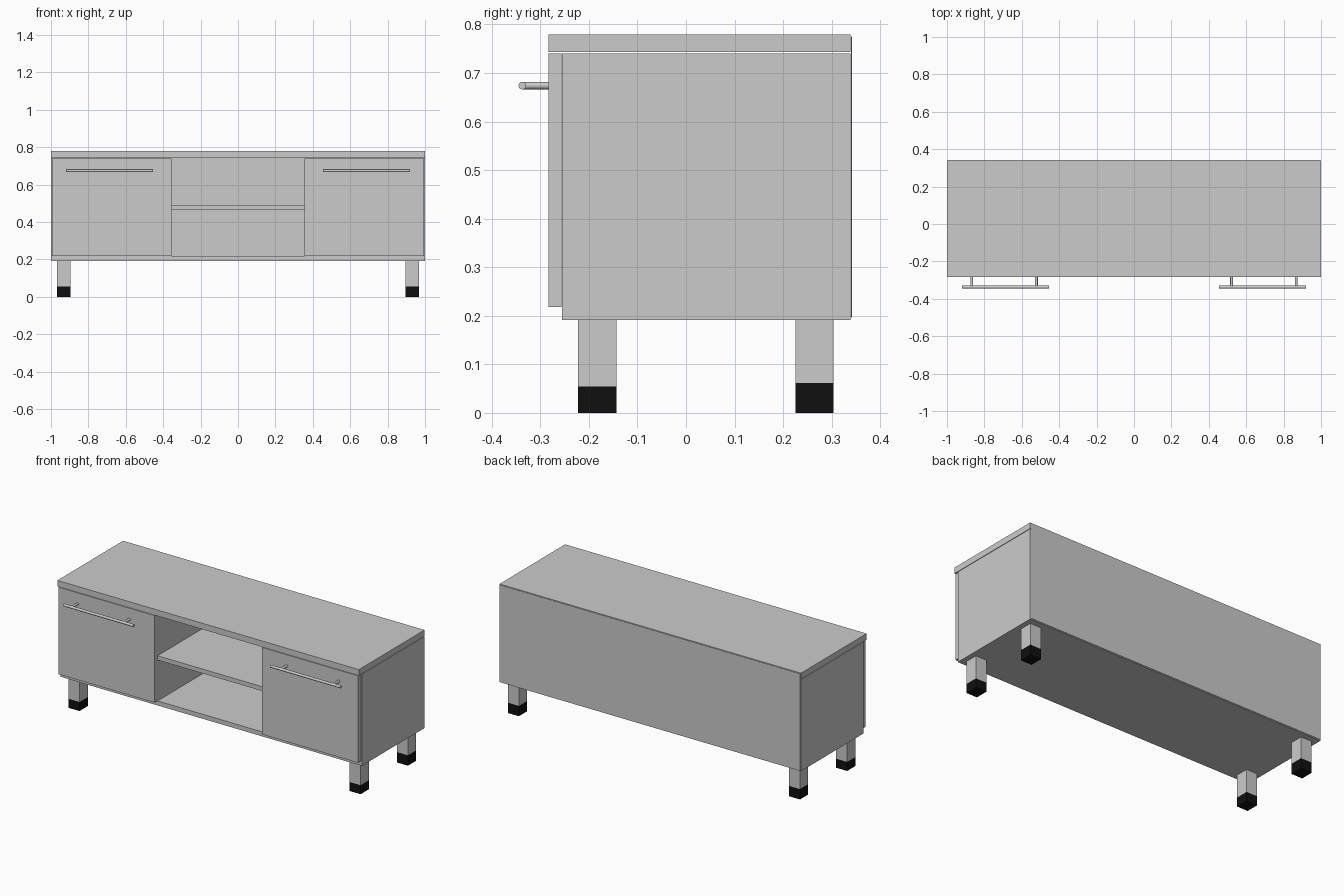
import bpy
import math

if "Cube" in bpy.data.objects:
    bpy.data.objects.remove(bpy.data.objects["Cube"])


def box(name, x, y, z, mat=None):
    """Axis-aligned box from (min, max) ranges."""
    bpy.ops.mesh.primitive_cube_add(size=1)
    o = bpy.context.object
    o.name = name
    for v in o.data.vertices:
        for i, (lo, hi) in enumerate((x, y, z)):
            v.co[i] = lo if v.co[i] < 0 else hi
    if mat:
        o.data.materials.append(mat)
    return o


def rod(name, center, length, radius, rot):
    bpy.ops.mesh.primitive_cylinder_add(vertices=12, radius=radius, depth=length,
                                        location=center, rotation=rot)
    o = bpy.context.object
    o.name = name
    bpy.ops.object.shade_smooth_by_angle(angle=math.radians(40))
    return o


def span(side, a, b):
    """Mirror an x range to the chosen side."""
    return tuple(sorted((side * a, side * b)))


black = bpy.data.materials.new("black_foot")
black.diffuse_color = (0.005, 0.005, 0.005, 1)
black.use_nodes = True
black.node_tree.nodes["Principled BSDF"].inputs["Base Color"].default_value = black.diffuse_color

FRONT, BACK = -0.255, 0.339
DOOR_FRONT = -0.283

# Carcass
box("top_board", (-1, 1), (DOOR_FRONT, BACK), (0.743, 0.779))
box("bottom_board", (-0.972, 0.972), (FRONT, BACK), (0.191, 0.218))
box("middle_shelf", (-0.355, 0.355), (FRONT, BACK), (0.463, 0.489))
box("back_panel", (-0.996, 0.996), (0.3395, 0.342), (0.196, 0.775))

for s, label in ((-1, "left"), (1, "right")):
    box(label + "_side_panel", span(s, 0.972, 1), (FRONT, BACK), (0.191, 0.74))
    box(label + "_divider", span(s, 0.355, 0.382), (FRONT, BACK), (0.218, 0.74))
    box(label + "_door", span(s, 0.356, 0.994), (DOOR_FRONT, FRONT - 0.001), (0.2185, 0.74))

    # Bar handle on two posts
    rod(label + "_handle_bar", (s * 0.687, -0.337, 0.674), 0.465, 0.008,
        (0, math.pi / 2, 0))
    for i, px in enumerate((0.522, 0.867)):
        rod(f"{label}_handle_post_{i + 1}", (s * px, -0.31, 0.674), 0.055, 0.0075,
            (math.pi / 2, 0, 0))

    # Square legs with black feet
    for pos, y, tip in (("front", (-0.222, -0.143), 0.054), ("back", (0.226, 0.304), 0.062)):
        x = span(s, 0.896, 0.969)
        box(f"{pos}_{label}_leg", x, y, (tip, 0.191))
        box(f"{pos}_{label}_foot", x, y, (0, tip), black)
